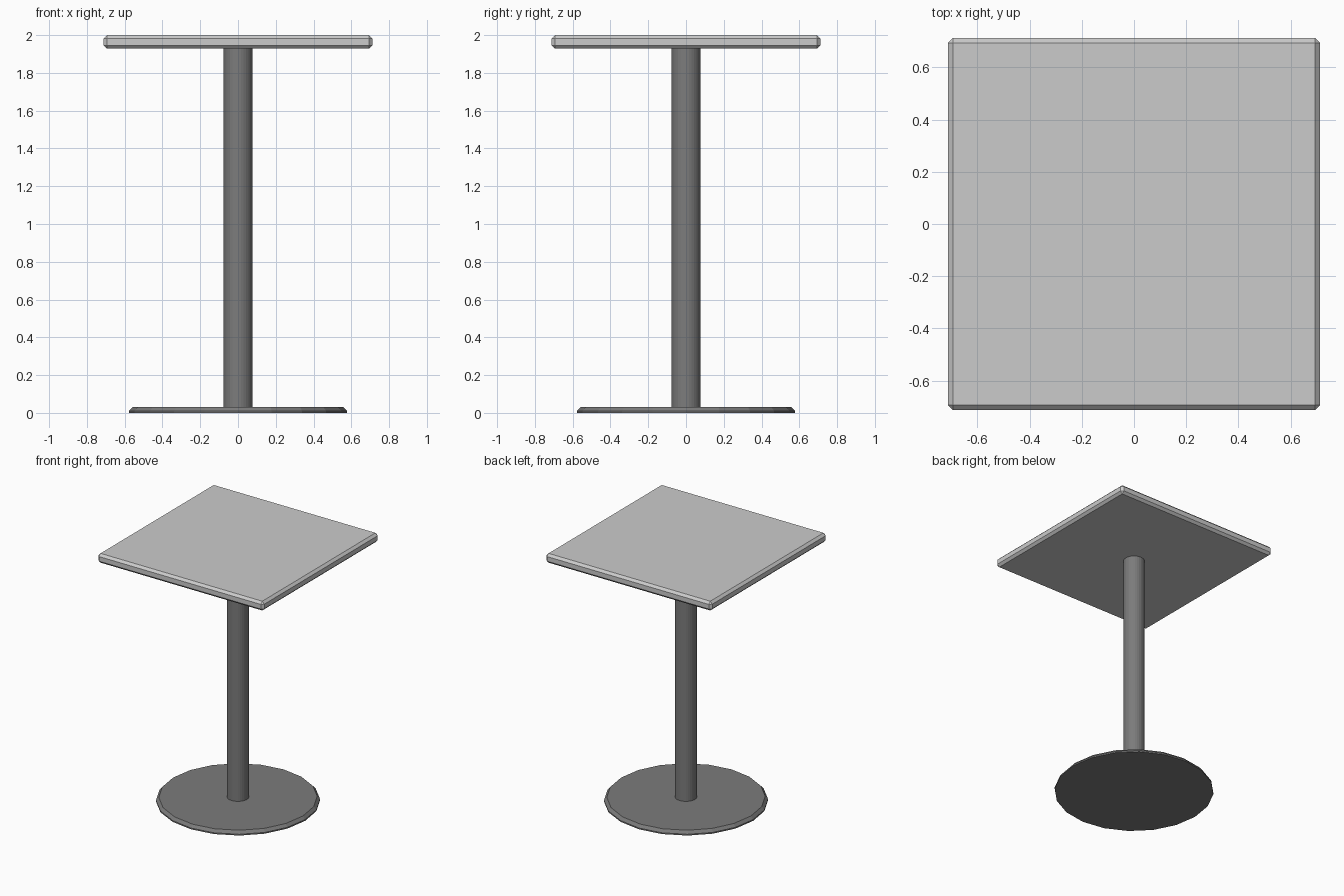
import bpy
import bmesh
from math import cos, sin, pi

if "Cube" in bpy.data.objects:
    bpy.data.objects.remove(bpy.data.objects["Cube"])

dark = bpy.data.materials.new("dark_grey")
dark.diffuse_color = (0.2, 0.2, 0.2, 1)
dark.use_nodes = True
dark.node_tree.nodes["Principled BSDF"].inputs["Base Color"].default_value = dark.diffuse_color


def add_object(name, bm, material=None):
    bmesh.ops.recalc_face_normals(bm, faces=bm.faces)
    mesh = bpy.data.meshes.new(name)
    bm.to_mesh(mesh)
    bm.free()
    obj = bpy.data.objects.new(name, mesh)
    bpy.context.collection.objects.link(obj)
    if material:
        mesh.materials.append(material)
    return obj


def turned(name, profile, sides, material):
    """Closed solid of revolution from (radius, z) points, bottom to top."""
    bm = bmesh.new()
    rings = [[bm.verts.new((r * cos(2 * pi * i / sides), r * sin(2 * pi * i / sides), z))
              for i in range(sides)] for r, z in profile]
    for low, high in zip(rings, rings[1:]):
        for i in range(sides):
            j = (i + 1) % sides
            bm.faces.new((low[i], low[j], high[j], high[i]))
    bm.faces.new(rings[0][::-1])
    bm.faces.new(rings[-1])
    return add_object(name, bm, material)


# Round foot plate with a chamfered upper rim
turned("base_plate", [(0.577, 0), (0.577, 0.01), (0.557, 0.032)], 20, dark)

# Central post
turned("post", [(0.077, 0.03), (0.077, 1.93)], 32, dark)

# Square top with all edges chamfered
bm = bmesh.new()
bmesh.ops.create_cube(bm, size=1)
bmesh.ops.scale(bm, vec=(1.424, 1.424, 0.072), verts=bm.verts)
bmesh.ops.translate(bm, vec=(0, 0, 1.964), verts=bm.verts)
bmesh.ops.bevel(bm, geom=bm.edges[:], offset=0.018, segments=1,
                affect='EDGES', profile=0.5)
add_object("table_top", bm)
